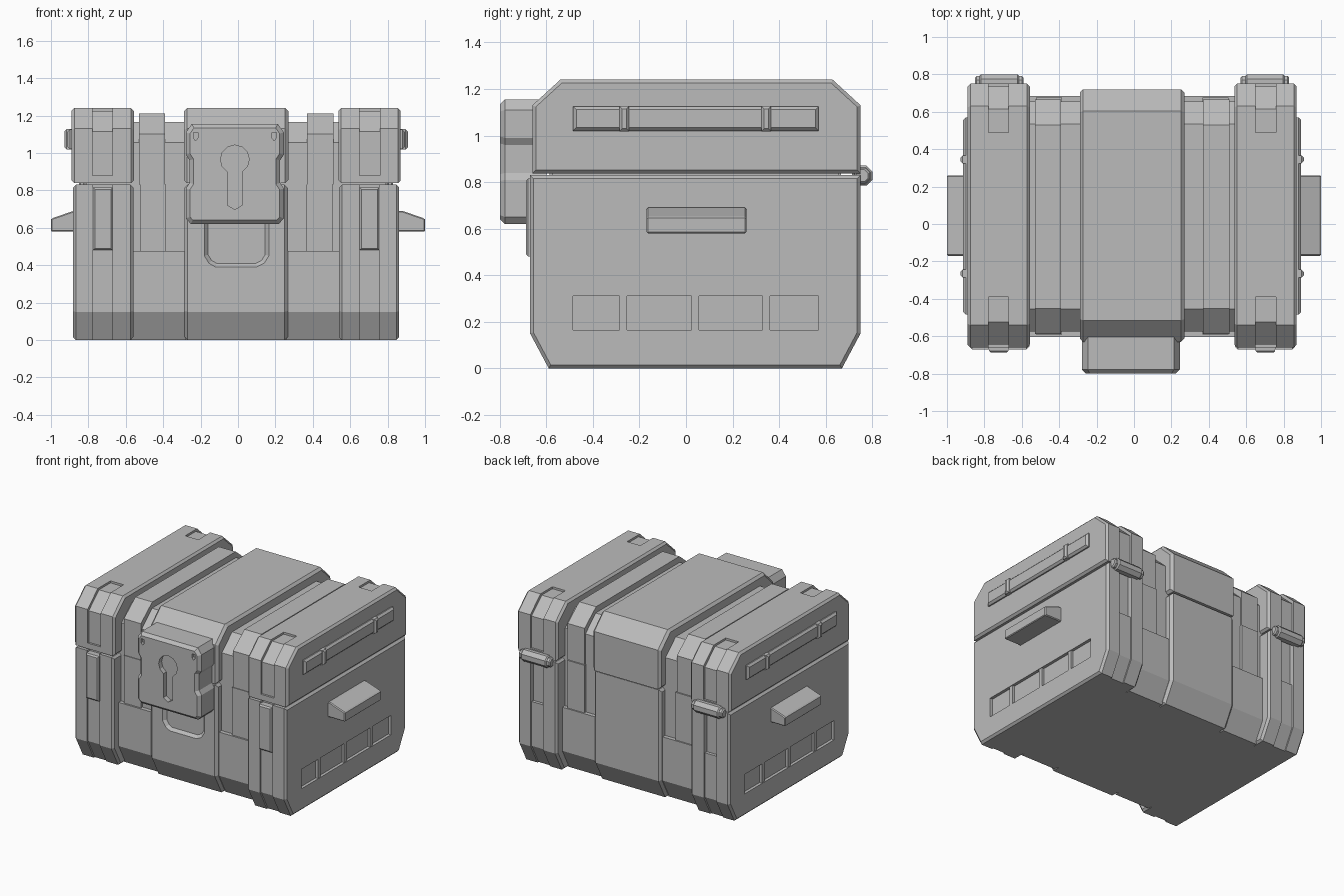
import bpy, bmesh, math

cube = bpy.data.objects.get("Cube")
if cube:
    bpy.data.objects.remove(cube, do_unlink=True)

GREY = (0.5, 0.5, 0.5, 1)
grey = bpy.data.materials.new("plain_grey")
grey.use_nodes = True
grey.diffuse_color = GREY
grey.node_tree.nodes["Principled BSDF"].inputs["Base Color"].default_value = GREY

CX = -0.01        # middle of the chest body
SPLIT = 0.83      # height where the lid meets the base


def prism(name, pts, axis, lo, hi, bevel=0, ends=(True, True)):
    """Extrude a closed outline along x (points y,z) or y (points x,z)."""
    lo, hi = min(lo, hi), max(lo, hi)
    bm = bmesh.new()
    place = (lambda p, d: (d, p[0], p[1])) if axis == "x" else (lambda p, d: (p[0], d, p[1]))
    rings = [[bm.verts.new(place(p, d)) for p in pts] for d in (lo, hi)]
    caps = [bm.faces.new(r) for r in rings]
    n = len(pts)
    for i in range(n):
        j = (i + 1) % n
        bm.faces.new((rings[0][i], rings[0][j], rings[1][j], rings[1][i]))
    bmesh.ops.recalc_face_normals(bm, faces=bm.faces)
    if bevel:
        edges = [e for cap, on in zip(caps, ends) if on for e in cap.edges]
        bmesh.ops.bevel(bm, geom=edges, offset=bevel, segments=1, affect="EDGES")
    mesh = bpy.data.meshes.new(name)
    bm.to_mesh(mesh)
    bm.free()
    mesh.materials.append(grey)
    obj = bpy.data.objects.new(name, mesh)
    bpy.context.collection.objects.link(obj)
    return obj


def profile(y0, y1, z0, z1, low=None, top=None):
    """Rectangle with optional slanted lower or upper corners (dy, dz)."""
    pts = []
    if low:
        dy, dz = low
        pts += [(y0, z0 + dz), (y0 + dy, z0), (y1 - dy, z0), (y1, z0 + dz)]
    else:
        pts += [(y0, z0), (y1, z0)]
    if top:
        dy, dz = top
        pts += [(y1, z1 - dz), (y1 - dy, z1), (y0 + dy, z1), (y0, z1 - dz)]
    else:
        pts += [(y1, z1), (y0, z1)]
    return pts


def cut(obj, cutter):
    cutter.hide_render = True
    mod = obj.modifiers.new("cut", "BOOLEAN")
    mod.operation = "DIFFERENCE"
    mod.object = cutter
    bpy.context.view_layer.objects.active = obj
    bpy.ops.object.modifier_apply(modifier=mod.name)
    bpy.data.objects.remove(cutter, do_unlink=True)


LOW = (0.08, 0.15)
TOP = (0.12, 0.11)


def base_shape(inset=0, top=SPLIT):
    return profile(-0.67 + inset, 0.75 - inset, 0, top, low=LOW)


def lid_shape(inset=0):
    return profile(-0.66 + inset, 0.75 - inset, SPLIT + 0.008, 1.24 - inset, top=TOP)


# Inner bodies that fill the recessed sections
prism("base_core", base_shape(0.095), "x", CX - 0.8, CX + 0.8)
prism("lid_core", profile(-0.575, 0.655, SPLIT - 0.005, 1.165, top=TOP), "x", CX - 0.8, CX + 0.8)

# Wide centre bands
base_band = prism("base_centre_band", base_shape(0.04), "x", CX - 0.277, CX + 0.277, 0.018)
prism("lid_centre_band", profile(-0.63, 0.72, SPLIT + 0.008, 1.24, top=(0.115, 0.11)),
      "x", CX - 0.28, CX + 0.28, 0.018)
grip = [(-0.18, 0.81), (-0.18, 0.45), (-0.155, 0.41), (-0.12, 0.39),
        (0.1, 0.39), (0.14, 0.41), (0.165, 0.45), (0.165, 0.81)]
cut(base_band, prism("grip_cutter", grip, "y", -0.7, -0.61, 0.02, (False, True)))

for s, side in ((-1, "right"), (1, "left")):
    def X(a):
        return CX + s * a

    # Recessed sections: lower step and raised ribs
    prism(f"base_step_{side}", base_shape(0.065, 0.475), "x", X(0.27), X(0.56))
    prism(f"base_rib_{side}", profile(-0.592, 0.675, 0.4, SPLIT), "x", X(0.375), X(0.515))
    prism(f"lid_rib_{side}", profile(-0.587, 0.665, SPLIT, 1.21, top=(0.135, 0.11)),
          "x", X(0.38), X(0.52))

    # Outer bands: two strips with a shallow channel between them
    outer_ends = (s < 0, s > 0)
    inner_ends = (s > 0, s < 0)
    outer = prism(f"base_outer_strip_{side}", base_shape(), "x", X(0.765), X(0.872), 0.015, outer_ends)
    prism(f"base_inner_strip_{side}", base_shape(), "x", X(0.55), X(0.662), 0.015, inner_ends)
    prism(f"base_channel_{side}", base_shape(0.035), "x", X(0.65), X(0.78))
    prism(f"base_channel_floor_{side}", base_shape(0.012, 0.48), "x", X(0.65), X(0.78))
    prism(f"lid_outer_strip_{side}", lid_shape(), "x", X(0.768), X(0.88), 0.015, outer_ends)
    prism(f"lid_inner_strip_{side}", lid_shape(), "x", X(0.547), X(0.66), 0.015, inner_ends)
    prism(f"lid_channel_{side}", lid_shape(0.015), "x", X(0.65), X(0.78))
    prism(f"lid_top_filler_{side}", profile(-0.39, 0.49, 1.15, 1.24), "x", X(0.65), X(0.78))
    prism(f"lid_rim_filler_{side}", profile(-0.66, 0.75, SPLIT + 0.008, 0.88), "x", X(0.65), X(0.78))

    # Raised front plate in the channel
    x0, x1 = sorted((X(0.66), X(0.765)))
    prism(f"front_plate_{side}", profile(x0, x1, 0.48, 0.815), "y", -0.688, -0.6, 0.01, (True, False))

    # Long vent slot low on the side, with dividers
    cut(outer, prism("vent_cutter", profile(-0.485, 0.57, 0.165, 0.31), "x", X(0.85), X(0.95)))
    for y in (-0.27, 0.04, 0.345):
        prism(f"vent_divider_{side}", profile(y - 0.016, y + 0.016, 0.16, 0.315), "x", X(0.84), X(0.868))

    # Bar and clips on the lid side
    prism(f"lid_side_bar_{side}", profile(-0.485, 0.57, 1.02, 1.125), "x", X(0.85), X(0.903),
          0.014, outer_ends)
    for y in (-0.265, 0.345):
        prism(f"lid_side_clip_{side}", profile(y - 0.021, y + 0.021, 1.018, 1.127), "x",
              X(0.85), X(0.918), 0.012, outer_ends)

    # Wedge handle
    wedge = [(s * 0.84, 0.58), (s * 0.995, 0.58), (s, 0.585), (s, 0.645),
             (s * 0.99, 0.652), (s * 0.88, 0.69), (s * 0.84, 0.69)]
    prism(f"handle_{side}", wedge, "y", -0.17, 0.26, 0.006)

    # Back hinge: octagonal barrel with a thicker middle
    for part, r, a0, a1 in (("pin", 0.036, 0.58, 0.84), ("barrel", 0.047, 0.605, 0.815)):
        ring = [(0.757 + r * math.cos(t), 0.828 + r * math.sin(t))
                for t in (math.pi / 8 + k * math.pi / 4 for k in range(8))]
        prism(f"hinge_{part}_{side}", ring, "x", X(a0), X(a1), 0.008)

# Lock with notched sides
LX = -0.017
half = [(0.235, 0.62), (0.262, 0.65), (0.262, 0.81), (0.242, 0.84),
        (0.242, 0.96), (0.262, 0.99), (0.262, 1.11), (0.23, 1.155)]
outline = [(LX + x, z) for x, z in half] + [(LX - x, z) for x, z in reversed(half)]
lock = prism("lock", outline, "y", -0.8, -0.6, 0.022, (True, False))

# Keyhole and small slots cut into the lock
keyhole = [(LX + 0.077 * math.cos(t), 0.965 + 0.077 * math.sin(t))
           for t in (math.radians(-60 + 30 * k) for k in range(11))]
keyhole += [(LX - 0.038, 0.72), (LX, 0.697), (LX + 0.038, 0.72)]
cut(lock, prism("keyhole_cutter", keyhole, "y", -0.85, -0.765))
for s in (-1, 1):
    x = LX + s * 0.21
    slot = [(x - 0.012, 1.11), (x - 0.012, 1.08), (x, 1.065), (x + 0.012, 1.08), (x + 0.012, 1.11)]
    cut(lock, prism("slot_cutter", slot, "y", -0.85, -0.775))
